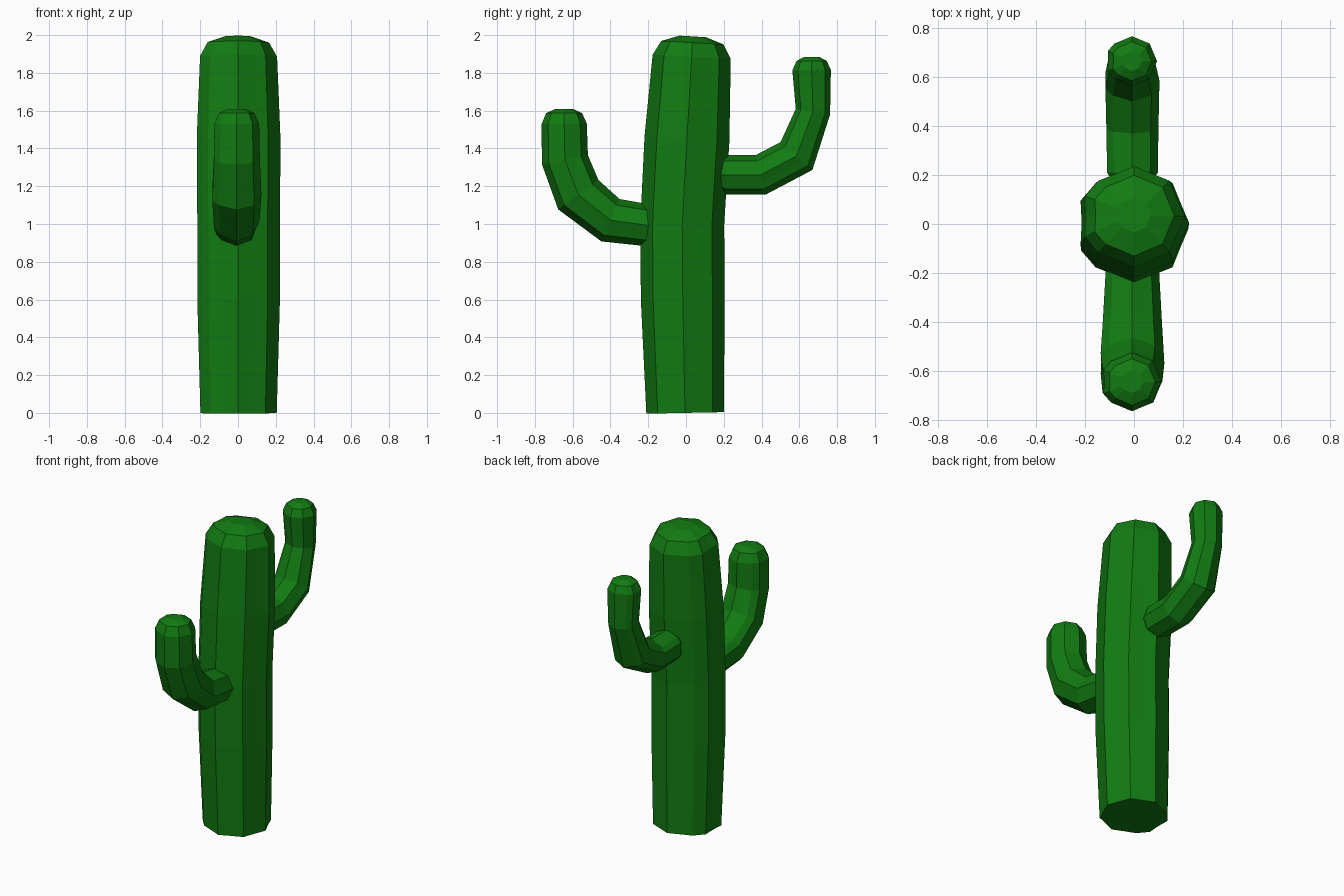
import bpy, bmesh, math
from mathutils import Vector

if "Cube" in bpy.data.objects:
    bpy.data.objects.remove(bpy.data.objects["Cube"])

green = bpy.data.materials.new("cactus_green")
green.diffuse_color = (0.006, 0.2, 0.006, 1)
green.use_nodes = True
green.node_tree.nodes["Principled BSDF"].inputs["Base Color"].default_value = green.diffuse_color

# Ribbed 16-point cross-section: radius factor every 22.5 degrees, from +x
RIBS = [1, .92, 1, .92, 1, .92, 1, 1.05, .95, 1.05, 1, .92, 1, .92, 1, .92]


def stem(name, rings, x=0.0):
    """Sweep the ribbed section along (y, z, radius) rings in the x = const plane."""
    bm = bmesh.new()
    pts = [Vector((x, y, z)) for y, z, r in rings]
    n = len(RIBS)
    loops = []
    for i, p in enumerate(pts):
        # average the directions of both neighbouring segments
        t = Vector()
        if i > 0:
            t += (p - pts[i - 1]).normalized()
        if i < len(pts) - 1:
            t += (pts[i + 1] - p).normalized()
        t.normalize()
        u = Vector((1, 0, 0))
        v = t.cross(u)
        r = rings[i][2]
        loop = []
        for k, f in enumerate(RIBS):
            a = math.tau * k / n
            loop.append(bm.verts.new(p + (u * math.cos(a) + v * math.sin(a)) * r * f))
        loops.append(loop)
    for a, b in zip(loops, loops[1:]):
        for k in range(n):
            j = (k + 1) % n
            bm.faces.new((a[k], a[j], b[j], b[k]))
    bm.faces.new(loops[0][::-1])
    bm.faces.new(loops[-1])
    bmesh.ops.recalc_face_normals(bm, faces=bm.faces)
    me = bpy.data.meshes.new(name)
    bm.to_mesh(me)
    bm.free()
    me.materials.append(green)
    ob = bpy.data.objects.new(name, me)
    bpy.context.collection.objects.link(ob)
    return ob


# Trunk, slightly bent backwards at the top
stem("trunk", [(-.005, 0, .205), (-.017, .6, .222), (-.02, 1.0, .222),
               (.005, 1.45, .225), (.03, 1.885, .207), (.034, 1.96, .165),
               (.036, 1.993, .07)])

# Lower arm at the front
stem("front_arm", [(-.18, .99, .11), (-.40, 1.02, .122), (-.57, 1.155, .132),
                   (-.641, 1.34, .124), (-.645, 1.53, .12), (-.645, 1.587, .095),
                   (-.645, 1.61, .045)], -.008)

# Higher arm at the back, with a rounded root
stem("back_arm", [(.17, 1.26, .08), (.21, 1.26, .105), (.395, 1.26, .108),
                  (.585, 1.36, .112), (.672, 1.595, .092), (.665, 1.815, .102),
                  (.665, 1.863, .08), (.665, 1.885, .04)], -.008)
